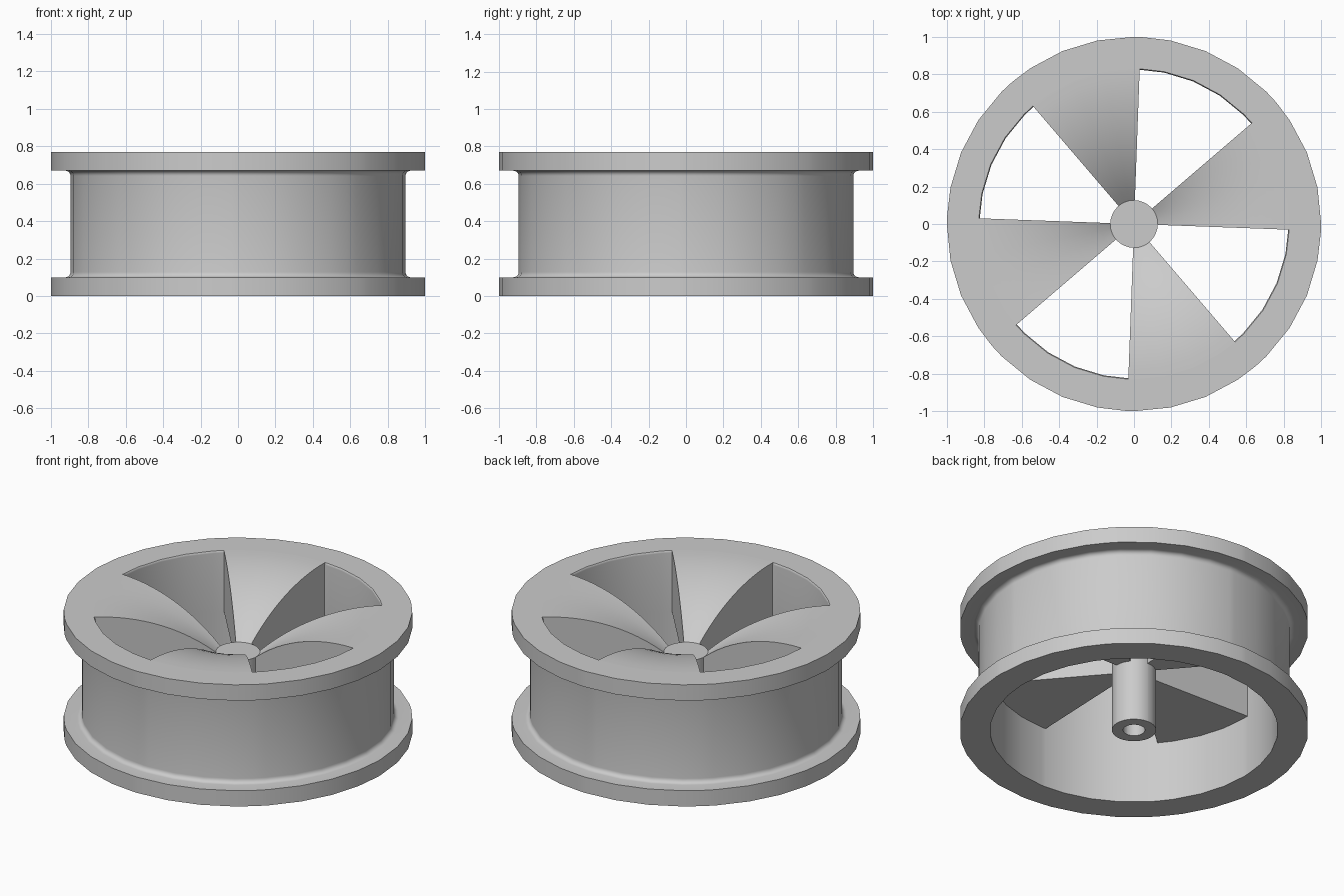
import bpy
import bmesh
from math import sin, cos, radians, sqrt

if "Cube" in bpy.data.objects:
    bpy.data.objects.remove(bpy.data.objects["Cube"], do_unlink=True)

SEGMENTS = 32
WINDOW_START, WINDOW_END = 40.6, 87.9
TOP, SPOKE_BOTTOM, HUB_TOP = 0.77, 0.385, 0.515
RIM_INNER, HUB_R = 0.825, 0.127

# One plain grey for the whole wheel
GREY = (0.6, 0.6, 0.6, 1)
grey = bpy.data.materials.new("plain grey")
grey.diffuse_color = GREY
grey.use_nodes = True
grey.node_tree.nodes["Principled BSDF"].inputs["Base Color"].default_value = GREY

# Shared angles keep the rim, spokes and hub meeting exactly
angles = {i * 360 / SEGMENTS for i in range(SEGMENTS)}
for k in range(4):
    angles |= {WINDOW_START + 90 * k, WINDOW_END + 90 * k}
angles = sorted(angles)


def fillet(cx, cz, r, start, end, steps=5):
    """Points of an arc in the profile plane."""
    turns = [radians(start + (end - start) * i / steps) for i in range(steps + 1)]
    return [(cx + r * cos(a), cz + r * sin(a)) for a in turns]


def lathe(bm, profile, degrees, closed):
    """Sweep a closed profile about z; cap the ends of a partial sweep."""
    rings = [[bm.verts.new((r * cos(radians(d)), r * sin(radians(d)), z))
              for r, z in profile] for d in degrees]
    pairs = list(zip(rings, rings[1:]))
    if closed:
        pairs.append((rings[-1], rings[0]))
    for a, b in pairs:
        for i in range(len(profile)):
            bm.faces.new((a[i - 1], a[i], b[i], b[i - 1]))
    if not closed:
        bm.faces.new(rings[0])
        bm.faces.new(rings[-1][::-1])


def finish(bm, name):
    bmesh.ops.remove_doubles(bm, verts=bm.verts, dist=0.0001)
    bmesh.ops.recalc_face_normals(bm, faces=bm.faces)
    mesh = bpy.data.meshes.new(name)
    bm.to_mesh(mesh)
    bm.free()
    mesh.materials.append(grey)
    obj = bpy.data.objects.new(name, mesh)
    bpy.context.collection.objects.link(obj)
    bpy.ops.object.select_all(action="DESELECT")
    obj.select_set(True)
    bpy.context.view_layer.objects.active = obj
    bpy.ops.object.shade_smooth_by_angle(angle=radians(32))


# Rim: drum between two flanges with filleted corners
rim_profile = [(0.83, TOP), (1, TOP), (1, 0.67)]
rim_profile += fillet(0.923, 0.642, 0.028, 90, 180)
rim_profile += fillet(0.923, 0.128, 0.028, 180, 270)
rim_profile += [(1, 0.1), (1, 0), (RIM_INNER, 0), (RIM_INNER, SPOKE_BOTTOM),
                (RIM_INNER, 0.757), (0.826, 0.764)]
bm = bmesh.new()
lathe(bm, rim_profile, angles, True)
finish(bm, "rim")

# Spokes: dished wedges, level at the rim and steep at the hub
run, drop = 0.83 - HUB_R, TOP - HUB_TOP
radius = (run * run + drop * drop) / (2 * drop)
spoke_profile = []
for i in range(15):
    x = run * i / 14
    spoke_profile.append((0.83 - x, TOP - radius + sqrt(radius * radius - x * x)))
spoke_profile += [(HUB_R, SPOKE_BOTTOM), (RIM_INNER, SPOKE_BOTTOM),
                  (RIM_INNER, 0.757), (0.826, 0.764)]
bm = bmesh.new()
for k in range(4):
    first, last = WINDOW_END + 90 * k, WINDOW_START + 90 * (k + 1)
    sweep = [d + turn for turn in (0, 360) for d in angles
             if first - 0.01 <= d + turn <= last + 0.01]
    lathe(bm, spoke_profile, sweep, False)
finish(bm, "spokes")

# Hub: central post with a blind bore from below
hub_outline = [(HUB_R, HUB_TOP), (HUB_R, 0), (0.063, 0), (0.063, 0.42)]
bm = bmesh.new()
rings = [[bm.verts.new((r * cos(radians(d)), r * sin(radians(d)), z)) for d in angles]
         for r, z in hub_outline]
for a, b in zip(rings, rings[1:]):
    for i in range(len(angles)):
        bm.faces.new((a[i - 1], a[i], b[i], b[i - 1]))
bm.faces.new(rings[0])
bm.faces.new(rings[-1])
finish(bm, "hub")
